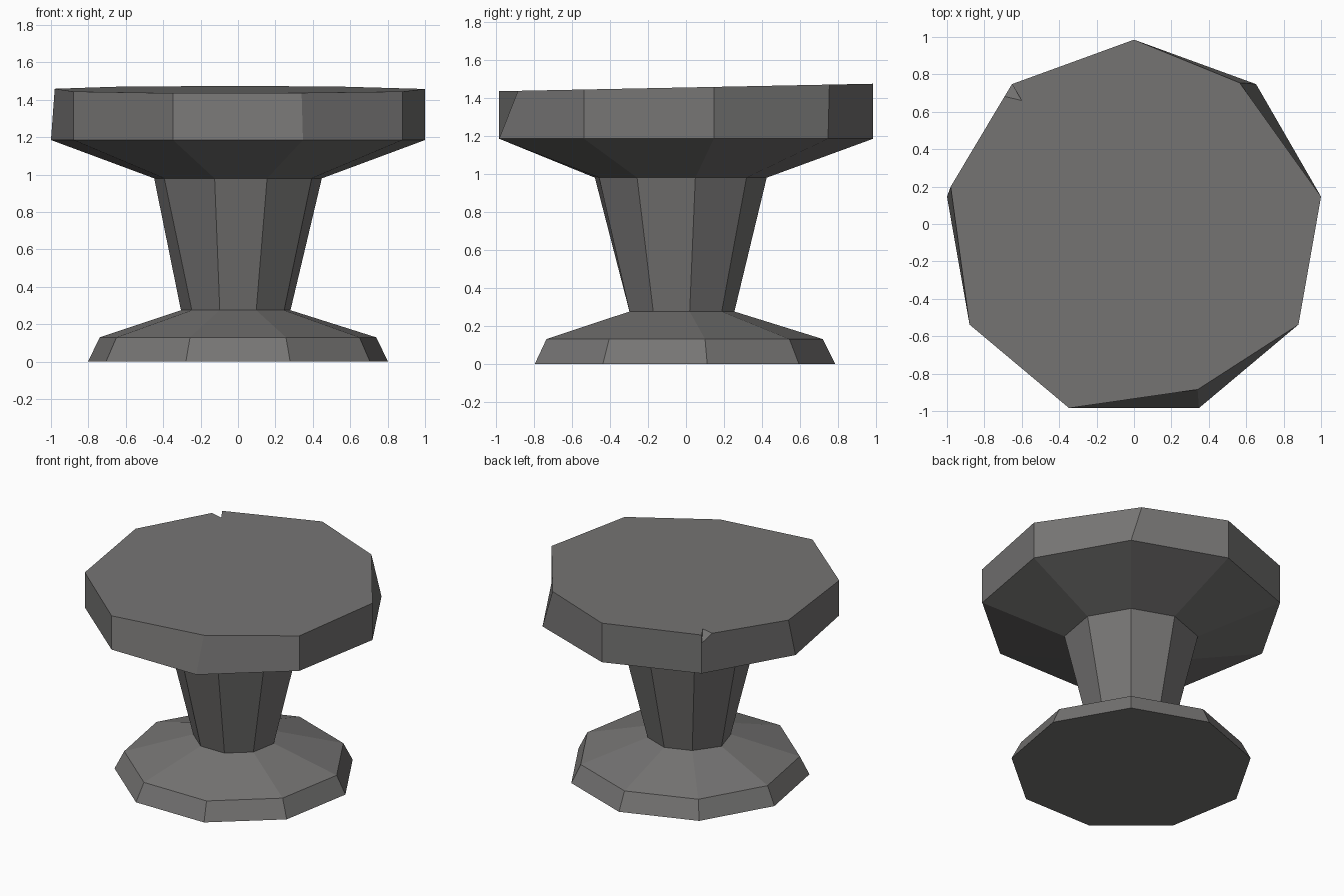
import bpy, bmesh, math

if "Cube" in bpy.data.objects:
    bpy.data.objects.remove(bpy.data.objects["Cube"])

SIDES = 9
CY = -0.03  # ring centre in y

stone = bpy.data.materials.new("dark grey stone")
stone.diffuse_color = (0.18, 0.176, 0.173, 1)
stone.use_nodes = True
stone.node_tree.nodes["Principled BSDF"].inputs["Base Color"].default_value = stone.diffuse_color


def ring(radius, z, moved=None, tilt=0.0):
    """Nine-sided ring, counter-clockwise; moved = {index: (x, y)} for knocked corners."""
    pts = []
    for i in range(SIDES):
        a = math.radians(10 + 360 / SIDES * i)
        x, y = radius * math.cos(a), CY + radius * math.sin(a)
        if moved and i in moved:
            x, y = moved[i]
        pts.append((x, y, z + tilt * y))
    return pts


def walls(bm, loops, skip=()):
    """Join rings from bottom to top; skip = wall indices left out of the last band."""
    for k in range(len(loops) - 1):
        a, b = loops[k], loops[k + 1]
        for i in range(SIDES):
            if k == len(loops) - 2 and i in skip:
                continue
            j = (i + 1) % SIDES
            bm.faces.new((a[i], a[j], b[j], b[i]))


def finish(bm, name):
    me = bpy.data.meshes.new(name)
    bm.to_mesh(me)
    bm.free()
    me.materials.append(stone)
    ob = bpy.data.objects.new(name, me)
    bpy.context.collection.objects.link(ob)
    return ob


def add_loops(bm, rings):
    return [[bm.verts.new(p) for p in r] for r in rings]


# shared rings at the two joints
neck_low = ring(0.285, 0.275, {4: (-0.305, 0.02)})
neck_high = ring(0.455, 0.98, {6: (-0.125, -0.48)})

# foot
bm = bmesh.new()
loops = add_loops(bm, [ring(0.815, 0.0), ring(0.75, 0.13), neck_low])
walls(bm, loops)
bm.faces.new(loops[0][::-1])
finish(bm, "foot")

# tapered column
bm = bmesh.new()
walls(bm, add_loops(bm, [neck_low, neck_high]))
finish(bm, "column")

# table top with uneven, slightly tilted upper face
bm = bmesh.new()
TOP, TILT = 1.455, 0.02
upper = ring(1.0154, TOP, {1: (0.565, 0.755), 4: (-0.98, 0.20), 7: (0.34, -0.885)}, TILT)
low, rim, top = add_loops(bm, [neck_high, ring(1.0154, 1.185), upper])
walls(bm, [low, rim, top], skip=(2, 3))

# small chip knocked out of the back left corner
c = top[3]
chip_low = bm.verts.new((c.co.x, c.co.y, c.co.z - 0.06))
chip_in = bm.verts.new((-0.60, 0.66, TOP + TILT * 0.66))
chip_side = bm.verts.new(c.co.lerp(top[4].co, 0.12))
bm.faces.new((rim[2], rim[3], chip_low, c, top[2]))
bm.faces.new((rim[3], rim[4], top[4], chip_side, chip_low))
bm.faces.new((chip_low, chip_side, chip_in))
bm.faces.new((chip_low, chip_in, c))
bm.faces.new(top[:4] + [chip_in, chip_side] + top[4:])
finish(bm, "table_top")
